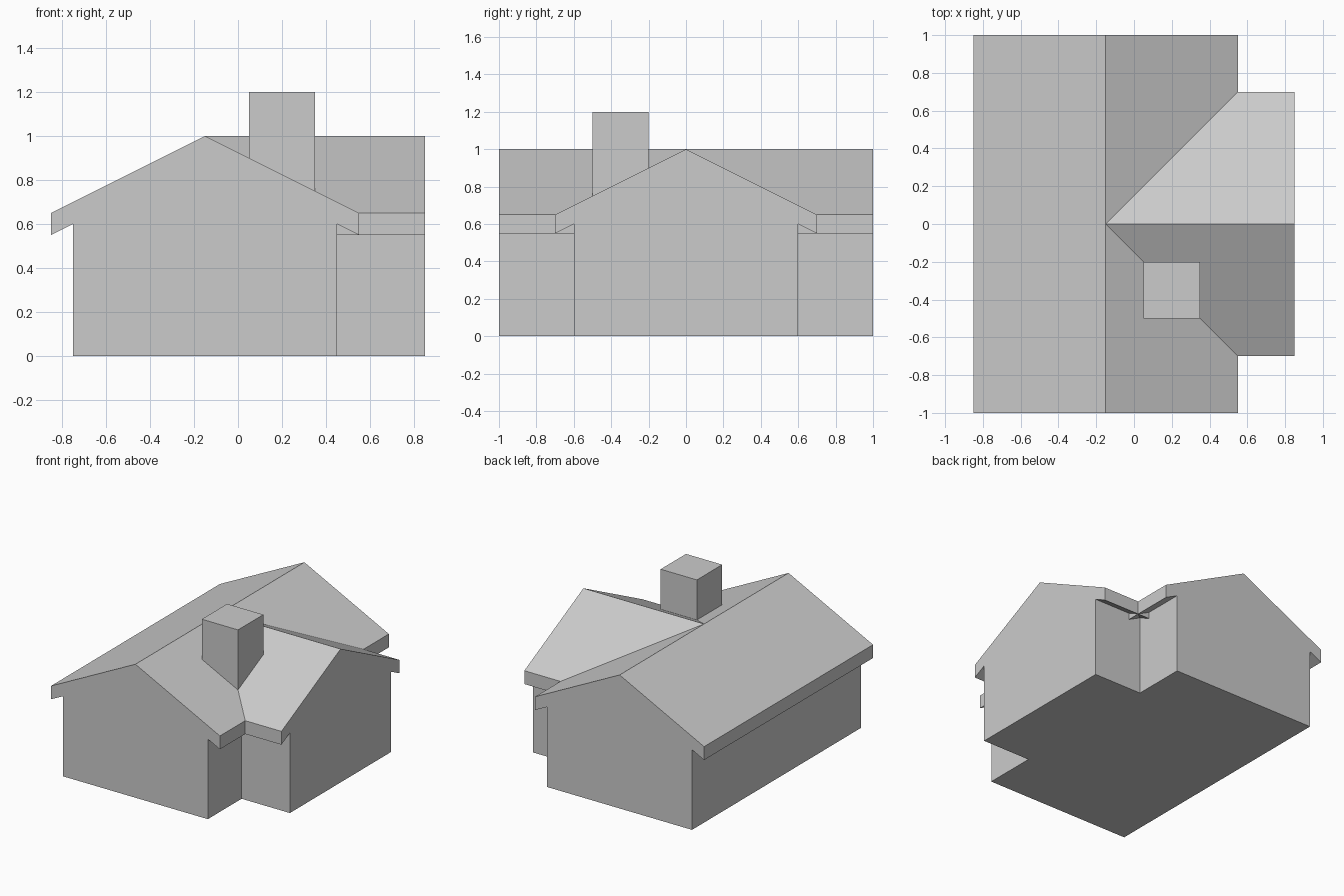
import bpy, bmesh
from mathutils import Vector

if "Cube" in bpy.data.objects:
    bpy.data.objects.remove(bpy.data.objects["Cube"])


def extrude_profile(name, points, direction):
    """Closed prism from a loop of 3D points."""
    mesh = bpy.data.meshes.new(name)
    bm = bmesh.new()
    face = bm.faces.new([bm.verts.new(p) for p in points])
    ext = bmesh.ops.extrude_face_region(bm, geom=[face], use_keep_orig=True)
    moved = [v for v in ext["geom"] if isinstance(v, bmesh.types.BMVert)]
    bmesh.ops.translate(bm, verts=moved, vec=Vector(direction))
    bmesh.ops.recalc_face_normals(bm, faces=bm.faces)
    bm.to_mesh(mesh)
    bm.free()
    obj = bpy.data.objects.new(name, mesh)
    bpy.context.collection.objects.link(obj)
    return obj


def gable(wall, eave):
    """Symmetric house section: walls, overhanging eaves, ridge at z = 1."""
    half = [(wall, 0), (wall, 0.6), (eave, 0.55), (eave, 0.65)]
    return half + [(0, 1)] + [(-u, z) for u, z in reversed(half)]


section = gable(0.6, 0.7)

# Main house, ridge along y
house = extrude_profile("house", [(u - 0.15, -1, z) for u, z in section], (0, 2, 0))

# Side wing, ridge along x, starting under the main ridge
wing = extrude_profile("side_wing", [(-0.15, u, z) for u, z in section], (1, 0, 0))

# Merge the wing into the house so the roofs meet in clean valleys
mod = house.modifiers.new("join_wing", "BOOLEAN")
mod.operation = "UNION"
mod.solver = "EXACT"
mod.object = wing
bpy.context.view_layer.objects.active = house
bpy.ops.object.modifier_apply(modifier=mod.name)
bpy.data.objects.remove(wing)

# Chimney standing in the front valley
corners = [(0.05, -0.5), (0.35, -0.5), (0.35, -0.2), (0.05, -0.2)]
extrude_profile("chimney", [(x, y, 0.65) for x, y in corners], (0, 0, 0.55))
